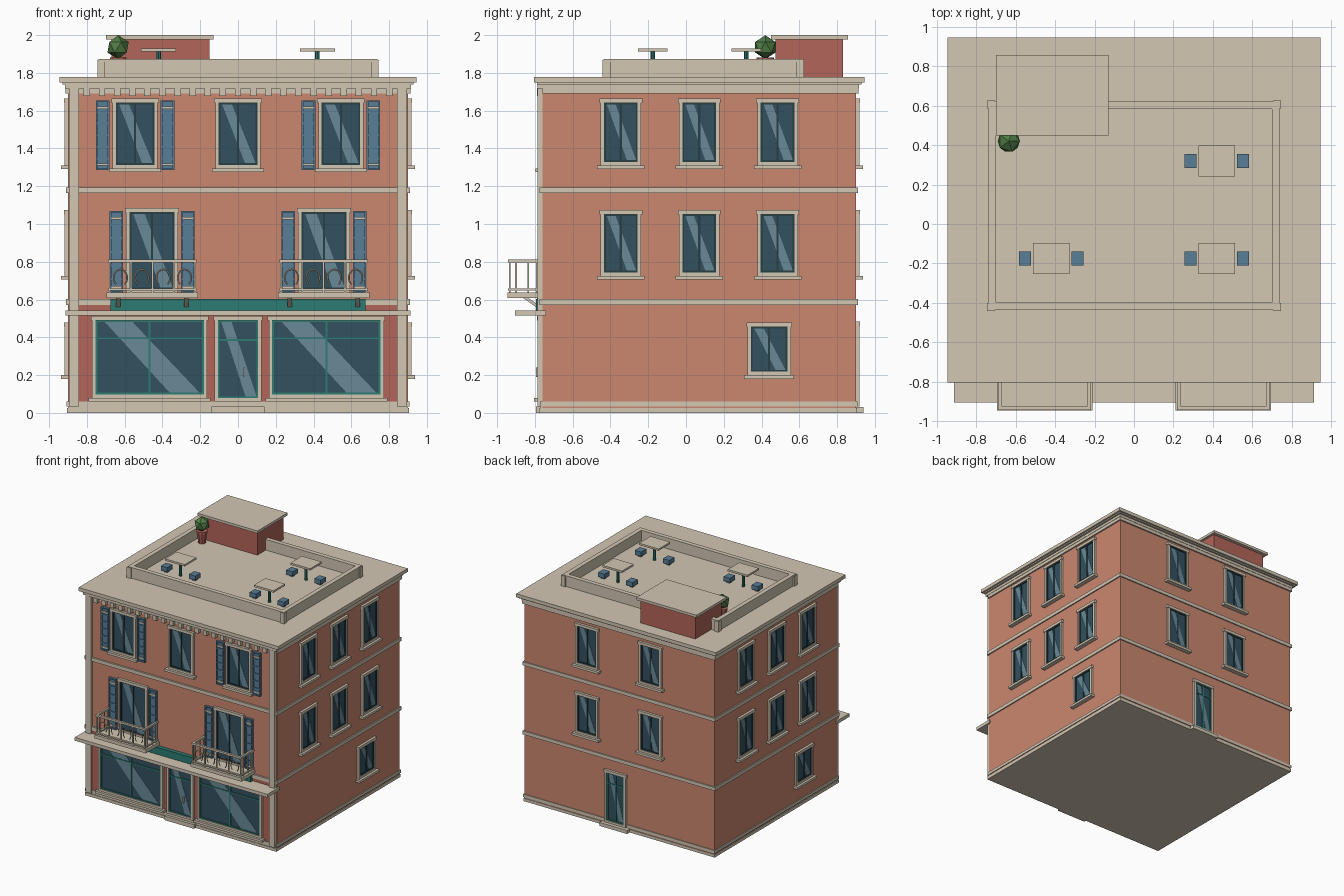
import bpy, bmesh, math
from mathutils import Matrix, Vector

if "Cube" in bpy.data.objects:
    bpy.data.objects.remove(bpy.data.objects["Cube"])

COL = {
    "wall": (0.60, 0.245, 0.16), "cream": (0.65, 0.57, 0.45), "red": (0.45, 0.13, 0.10),
    "glass": (0.033, 0.08, 0.115), "shine": (0.14, 0.25, 0.31), "blue": (0.10, 0.21, 0.31),
    "teal": (0.025, 0.20, 0.17), "sash": (0.02, 0.05, 0.06), "green": (0.08, 0.20, 0.06),
}
MATS = {}
for k, c in COL.items():
    MATS[k] = bpy.data.materials.new(k)
    MATS[k].diffuse_color = (*c, 1)

parts = {}


def bm_for(name, col):
    return parts.setdefault(name, (bmesh.new(), col))[0]


def box(name, col, x0, x1, y0, y1, z0, z1):
    m = Matrix.Translation(((x0 + x1) / 2, (y0 + y1) / 2, (z0 + z1) / 2)) @ \
        Matrix.Diagonal((abs(x1 - x0), abs(y1 - y0), abs(z1 - z0), 1))
    bmesh.ops.create_cube(bm_for(name, col), size=1, matrix=m)


def cone(name, col, x, y, z0, z1, r0, r1, n=8):
    bmesh.ops.create_cone(bm_for(name, col), cap_ends=True, segments=n, radius1=r0, radius2=r1,
                          depth=z1 - z0, matrix=Matrix.Translation((x, y, (z0 + z1) / 2)))


# wall-relative coordinates: u along the wall, d outward, z up
FACES = {
    "front": lambda u, d, z: Vector((u, -0.76 - d, z)),
    "back": lambda u, d, z: Vector((u, 0.90 + d, z)),
    "right": lambda u, d, z: Vector((0.90 + d, u, z)),
    "left": lambda u, d, z: Vector((-0.90 - d, u, z)),
}


def wbox(f, name, col, u0, u1, d0, d1, z0, z1):
    a, b = FACES[f](u0, d0, z0), FACES[f](u1, d1, z1)
    box(name, col, a.x, b.x, a.y, b.y, a.z, b.z)


def wprism(f, name, col, pts, d0, d1):
    bm = bm_for(name, col)
    lo = [bm.verts.new(FACES[f](u, d0, z)) for u, z in pts]
    hi = [bm.verts.new(FACES[f](u, d1, z)) for u, z in pts]
    bm.faces.new(lo)
    bm.faces.new(hi[::-1])
    for i in range(len(pts)):
        j = (i + 1) % len(pts)
        bm.faces.new((lo[i], lo[j], hi[j], hi[i]))


def ring(f, name, col, u0, u1, z0, z1, t, d0, d1):
    wbox(f, name, col, u0, u0 + t, d0, d1, z0, z1)
    wbox(f, name, col, u1 - t, u1, d0, d1, z0, z1)
    wbox(f, name, col, u0 + t, u1 - t, d0, d1, z0, z0 + t)
    wbox(f, name, col, u0 + t, u1 - t, d0, d1, z1 - t, z1)


def window(f, u, z0, z1, w, sill=True, bar="sash", transom=None, off=0.0, mullion=True):
    u0, u1 = u - w / 2, u + w / 2
    s = 1 if f in ("front", "right") else -1      # reflection leans the same way seen from outside
    ring(f, f + "_window_trim", "cream", u0, u1, z0, z1, 0.018, 0, off + 0.018)
    wbox(f, f + "_window_head", "cream", u0 - 0.006, u1 + 0.006, 0, off + 0.021, z1 - 0.02, z1 + 0.004)
    a, b, c, e = u0 + 0.018, u1 - 0.018, z0 + 0.018, z1 - 0.018
    ring(f, f + "_window_" + bar, bar, a, b, c, e, 0.010, 0, off + 0.012)
    wbox(f, f + "_window_glass", "glass", a, b, 0, off + 0.005, c, e)
    g, h = (b - a) * s / 2, (u0 + u1) / 2
    q = [(h - 0.86 * g, e), (h - 0.35 * g, e), (h + 0.95 * g, c), (h + 0.4 * g, c)]
    wprism(f, f + "_glass_reflection", "shine", q, off + 0.004, off + 0.007)
    if mullion:
        wbox(f, f + "_window_" + bar, bar, u - 0.006, u + 0.006, 0, off + 0.011, c, e)
    if transom:
        wbox(f, f + "_window_" + bar, bar, a, b, 0, off + 0.011, transom - 0.005, transom + 0.005)
    if sill:
        wbox(f, f + "_window_sill", "cream", u0 - 0.018, u1 + 0.018, 0, off + 0.038, z0 - 0.02, z0)


def shutter(u, z0, z1, w=0.072):
    u0, u1 = u - w / 2, u + w / 2
    wbox("front", "shutter_panels", "blue", u0, u1, 0, 0.010, z0, z1)
    ring("front", "shutter_frames", "blue", u0, u1, z0, z1, 0.010, 0, 0.02)
    n = 6
    for i in range(1, n):
        z = z0 + (z1 - z0) * i / n
        wbox("front", "shutter_slats", "blue", u0 + 0.01, u1 - 0.01, 0, 0.017, z - 0.005, z + 0.005)
    for z in (z0 + 0.03, z1 - 0.04):
        wbox("front", "shutter_straps", "cream", u0 + 0.008, u1 - 0.008, 0, 0.018, z - 0.006, z + 0.006)


# main body, plinth, belts and cornice
box("walls", "wall", -0.90, 0.90, -0.76, 0.90, 0.02, 1.75)
box("plinth", "cream", -0.905, 0.905, -0.775, 0.905, 0, 0.025)
box("plinth", "cream", -0.90, 0.90, -0.77, 0.90, 0.025, 0.035)
box("plinth", "cream", -0.907, 0.907, -0.772, 0.907, 0.035, 0.06)
for z in (0.572, 1.163):
    box("belt_course", "cream", -0.91, 0.91, -0.775, 0.91, z, z + 0.030)
box("frieze", "cream", -0.912, 0.912, -0.76, 0.912, 1.69, 1.75)
box("frieze", "cream", -0.915, 0.915, -0.785, 0.915, 1.717, 1.75)
box("cornice", "cream", -0.93, 0.93, -0.79, 0.93, 1.738, 1.75)
box("cornice", "cream", -0.945, 0.945, -0.805, 0.945, 1.748, 1.778)
for i in range(21):
    u = -0.80 + 0.08 * i
    wbox("front", "dentils", "cream", u - 0.017, u + 0.017, 0, 0.03, 1.678, 1.72)
for s in (-1, 1):
    wbox("front", "corner_pilaster", "cream", s * 0.843, s * 0.895, 0, 0.026, 0.035, 1.72)

# side and back windows
for f in ("left", "right"):
    for u in (-0.345, 0.07, 0.485):
        window(f, u, 1.31, 1.66, 0.215)
        window(f, u, 0.725, 1.07, 0.215)
window("right", 0.44, 0.20, 0.475, 0.23)
window("left", -0.30, 0.20, 0.475, 0.23)
for u in (-0.3, 0.3):
    window("back", u, 1.31, 1.66, 0.215)
    window("back", u, 0.725, 1.07, 0.215)
window("back", 0.03, 0.035, 0.48, 0.20, sill=False, bar="teal", transom=0.37)
wbox("back", "back_step", "cream", -0.10, 0.16, 0, 0.04, 0, 0.03)

# front upper windows with shutters
window("front", 0, 1.295, 1.66, 0.24)
for s in (-1, 1):
    window("front", s * 0.545, 1.295, 1.66, 0.24)
    window("front", s * 0.455, 0.635, 1.08, 0.275, sill=False)
    for k in (-1, 1):
        shutter(s * 0.545 + k * 0.172, 1.285, 1.655)
        shutter(s * 0.455 + k * 0.190, 0.635, 1.07)

# shop front
wbox("front", "shop_panel", "red", -0.843, 0.843, 0, 0.008, 0.05, 0.572)
for s in (-1, 1):
    window("front", s * 0.468, 0.08, 0.51, 0.61, bar="teal", transom=0.395, off=0.008)
window("front", 0, 0.06, 0.51, 0.25, sill=False, bar="teal", transom=0.385, off=0.008, mullion=False)
wbox("front", "door_handle", "cream", 0.030, 0.038, 0.01, 0.035, 0.19, 0.24)
wbox("front", "front_step", "cream", -0.14, 0.14, 0, 0.035, 0, 0.035)
wbox("front", "shop_ledge", "cream", -0.912, 0.912, -0.02, 0.145, 0.515, 0.543)
wbox("front", "sign_board", "teal", -0.675, 0.675, 0, 0.035, 0.543, 0.603)

# balconies
for s in (-1, 1):
    c = s * 0.453
    wbox("front", "balcony_slab", "cream", c - 0.242, c + 0.242, 0, 0.185, 0.608, 0.638)
    for k in (-0.18, 0.18):
        wprism("front", "balcony_bracket", "teal", [(c + k - 0.012, 0.545), (c + k + 0.012, 0.545),
               (c + k + 0.012, 0.61), (c + k - 0.012, 0.61)], 0, 0.03)
        bm = bm_for("balcony_strut", "cream")
        m = Matrix.Translation((c + k, -0.815, 0.585)) @ Matrix.Rotation(math.radians(-35), 4, "X") \
            @ Matrix.Diagonal((0.024, 0.10, 0.016, 1))
        bmesh.ops.create_cube(bm, size=1, matrix=m)
    for z, t in ((0.648, 0.010), (0.797, 0.016)):
        wbox("front", "balcony_rails", "cream", c - 0.234, c + 0.234, 0.164, 0.182, z, z + t)
        for k in (-1, 1):
            wbox("front", "balcony_rails", "cream", c + k * 0.234, c + k * 0.218, 0, 0.182, z, z + t)
    for i in range(5):
        u = c - 0.226 + i * 0.113
        wbox("front", "balusters", "cream", u - 0.005, u + 0.005, 0.168, 0.178, 0.63, 0.80)
    for k in (-0.226, 0.226):
        for d in (0.03, 0.075, 0.14):
            wbox("front", "balusters", "cream", c + k - 0.004, c + k + 0.004, d - 0.004, d + 0.004, 0.63, 0.80)
    cu = bpy.data.curves.new("scroll", "CURVE")
    cu.dimensions = "3D"
    cu.bevel_depth, cu.bevel_resolution = 0.0045, 0
    for i in range(4):
        u = c - 0.1695 + i * 0.113
        sp = cu.splines.new("POLY")
        sp.points.add(14)
        for j, p in enumerate(sp.points):
            a = math.radians(-50 + 280 * j / 14)
            p.co = (u + 0.036 * math.cos(a), -0.933, 0.715 + 0.045 * math.sin(a), 1)
    cu.materials.append(MATS["cream"])
    bpy.context.collection.objects.link(bpy.data.objects.new("balcony_scrolls", cu))

# roof terrace parapet with cap and corner posts
for n, t, z0, z1 in (("parapet", 0.0, 1.775, 1.86), ("parapet_cap", 0.006, 1.858, 1.873)):
    x0, x1, y0, y1, w = -0.733 - t, 0.733 + t, -0.43 - t, 0.615 + t, 0.026 + 2 * t
    box(n, "cream", x0, x1, y0, y0 + w, z0, z1)
    box(n, "cream", x0, x1, y1 - w, y1, z0, z1)
    box(n, "cream", x0, x0 + w, y0 + w, y1 - w, z0, z1)
    box(n, "cream", x1 - w, x1, y0 + w, y1 - w, z0, z1)
for x in (-0.725, 0.725):
    for y in (-0.421, 0.606):
        box("parapet_post", "cream", x - 0.02, x + 0.02, y - 0.02, y + 0.02, 1.775, 1.868)

# stair house
box("stair_house", "red", -0.67, -0.15, 0.475, 0.83, 1.775, 1.98)
box("stair_house_roof", "cream", -0.70, -0.13, 0.45, 0.857, 1.978, 2.0)

# tables and stools
for x, y in ((-0.42, -0.175), (0.42, -0.175), (0.42, 0.32)):
    box("table_top", "cream", x - 0.093, x + 0.093, y - 0.078, y + 0.078, 1.912, 1.928)
    cone("table_post", "teal", x, y, 1.775, 1.913, 0.012, 0.012)
    for k in (-0.133, 0.133):
        box("stool", "blue", x + k - 0.03, x + k + 0.03, y - 0.035, y + 0.035, 1.795, 1.832)
        box("stool_base", "blue", x + k - 0.015, x + k + 0.015, y - 0.015, y + 0.015, 1.775, 1.797)

# potted shrub
cone("plant_pot", "red", -0.635, 0.42, 1.775, 1.87, 0.030, 0.042, 10)
cone("plant_pot_rim", "red", -0.635, 0.42, 1.865, 1.882, 0.046, 0.046, 10)
bmesh.ops.create_icosphere(bm_for("shrub", "green"), subdivisions=1, radius=0.063,
                           matrix=Matrix.Translation((-0.635, 0.42, 1.936)))

# turn every collected part into an object
for name, (bm, col) in parts.items():
    bmesh.ops.recalc_face_normals(bm, faces=bm.faces)
    me = bpy.data.meshes.new(name)
    bm.to_mesh(me)
    bm.free()
    me.materials.append(MATS[col])
    bpy.context.collection.objects.link(bpy.data.objects.new(name, me))

for m in bpy.data.materials:
    if m.users and not m.is_grease_pencil:
        m.use_nodes = True
        m.node_tree.nodes["Principled BSDF"].inputs["Base Color"].default_value = m.diffuse_color
